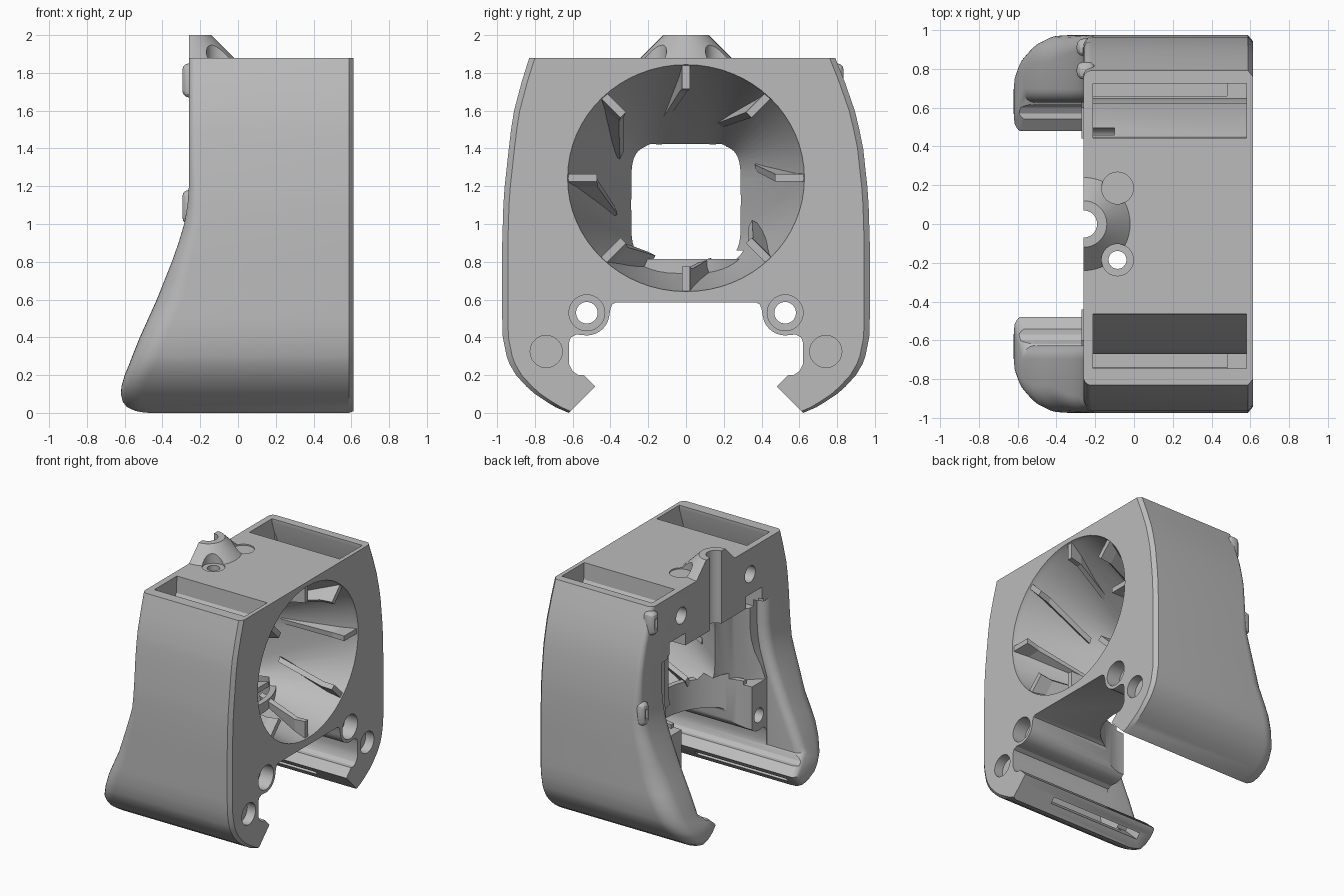
import bpy, bmesh
from math import sin, cos, pi, copysign
from mathutils import Vector

if "Cube" in bpy.data.objects:
    bpy.data.objects.remove(bpy.data.objects["Cube"])

grey = bpy.data.materials.new("grey plastic")
grey.use_nodes = True
colour = (0.5, 0.5, 0.5, 1)
grey.diffuse_color = colour
grey.node_tree.nodes["Principled BSDF"].inputs["Base Color"].default_value = colour


def finish(name, bm):
    bmesh.ops.recalc_face_normals(bm, faces=bm.faces[:])
    mesh = bpy.data.meshes.new(name)
    bm.to_mesh(mesh)
    bm.free()
    mesh.materials.append(grey)
    obj = bpy.data.objects.new(name, mesh)
    bpy.context.collection.objects.link(obj)
    return obj


def loft(name, rings):
    """Skin a list of equal-length point rings and cap both ends."""
    bm = bmesh.new()
    loops = [[bm.verts.new(p) for p in ring] for ring in rings]
    for low, high in zip(loops, loops[1:]):
        for i in range(len(low)):
            j = (i + 1) % len(low)
            bm.faces.new((low[i], low[j], high[j], high[i]))
    bm.faces.new(loops[0])
    bm.faces.new(loops[-1])
    return finish(name, bm)


def prism(name, points, axis, start, end):
    """Extrude a (y, z) outline along x or an (x, y) outline along z."""
    if axis == "x":
        return loft(name, [[(k, a, b) for a, b in points] for k in (start, end)])
    return loft(name, [[(a, b, k) for a, b in points] for k in (start, end)])


def disc(name, centre, radius, axis, start, end, sides=40):
    u, v = centre
    pts = [(u + radius * cos(2 * pi * i / sides), v + radius * sin(2 * pi * i / sides))
           for i in range(sides)]
    return prism(name, pts, axis, start, end)


def box(name, low, high):
    (a, b, c), (d, e, f) = low, high
    return prism(name, [(a, b), (d, b), (d, e), (a, e)], "z", c, f)


def volume(mesh):
    bm = bmesh.new()
    bm.from_mesh(mesh)
    size = abs(bm.calc_volume())
    bm.free()
    return size


def combine(target, tool, mode="DIFFERENCE"):
    """Boolean the tool into the target; change solver if the solid collapses."""
    tool.hide_render = True
    bpy.context.view_layer.objects.active = target
    before = target.data.copy()
    for solver in ("EXACT", "FLOAT"):
        mod = target.modifiers.new("shape", "BOOLEAN")
        mod.operation, mod.solver, mod.object = mode, solver, tool
        bpy.ops.object.modifier_apply(modifier=mod.name)
        if volume(target.data) > .5 * volume(before):
            break
        target.data = before.copy()
    bpy.data.objects.remove(tool)


def mirror_y(points):
    """Close a half (x, y) outline by mirroring it across y = 0."""
    return points + [(x, -y) for x, y in reversed(points)]


def smooth(obj, angle=0.5):
    bpy.ops.object.select_all(action="DESELECT")
    obj.select_set(True)
    bpy.context.view_layer.objects.active = obj
    bpy.ops.object.shade_smooth_by_angle(angle=angle)


# Outer shell: height, rear edge, half width, rear corner radius, inner leg face
LEVELS = [(0, -.54, .62, .08, .605), (.03, -.59, .69, .09, .575), (.06, -.61, .74, .1, .545),
          (.1, -.62, .8, .11, .505), (.14, -.617, .845, .12, .465), (.2, -.6, .9, .13, .53),
          (.26, -.575, .935, .14, .625), (.3, -.56, .95, .14, .625), (.4, -.52, .97, .14, .625),
          (.5, -.475, .973, .14, .625), (.6, -.43, .973, .14, .625), (.7, -.39, .973, .12, .625),
          (.8, -.35, .973, .1, .625), (.9, -.315, .973, .09, .625), (1, -.285, .97, .08, .625),
          (1.1, -.267, .967, .06, .625), (1.2, -.26, .96, .05, .625),
          (1.4, -.26, .938, .04, .625), (1.5, -.26, .922, .04, .625),
          (1.6, -.26, .902, .04, .625), (1.75, -.26, .856, .04, .625),
          (1.88, -.26, .81, .04, .625)]


def section(z, rear, w, r, inner):
    shift = -.02 * max(0, (z - 1.4) / .48)
    turns = [pi / 2 + pi / 2 * i / 8 for i in range(9)]
    corner = [(rear + r + r * cos(t), w - r + r * sin(t)) for t in turns]
    outline = mirror_y([(.612, w - .03), (.587, w)] + corner)
    return [(x, y + shift, z) for x, y in outline]


def gap_section(z, rear, w, r, inner):
    """Space between the legs, flaring outwards to round their rear edges."""
    turns = [pi / 2 * i / 6 for i in range(7)]
    corner = [(rear + .07 - .07 * sin(t), inner + .07 - .07 * cos(t)) for t in turns]
    front = max(rear + .075, -.27)
    outline = mirror_y([(front, inner)] + corner + [(-1, inner + .07)])
    return [(x, y, z or -.01) for x, y in outline]


body = loft("fan_shroud_body", [section(*level) for level in LEVELS])

# Sloped half-round boss on top
boss = loft("top_boss", [[(-.26 + r * sin(pi * i / 24), r * cos(pi * i / 24), z)
                          for i in range(25)]
                         for r, z in ((.26, 1.86), (.24, 1.88), (.12, 2))])
combine(body, boss, "UNION")

# Underside opening between the two legs, wrapping round the screw bosses
opening = [(.66, -.04), (.48, .14), (.54, .2), (.57, .2), (.6, .22), (.62, .26), (.62, .37),
           (.61, .4), (.58, .415)]
opening += [(.525 - .12 * sin(t / 10), .53 - .12 * cos(t / 10)) for t in range(0, 15, 2)]
opening += [(.4, .55), (.39, .575), (.37, .585)]
opening += [(-y, z) for y, z in reversed(opening)]
combine(body, prism("under_cut", opening, "x", -1, 1))


# Funnel from the round fan rim to the square throat
def funnel_ring(x, t):
    ring = []
    for i in range(64):
        a = 2 * pi * i / 64
        c, s = cos(a), sin(a)
        square = Vector((.28 * copysign(abs(c) ** .35, c),
                         1.11 + .3 * copysign(abs(s) ** .35, s)))
        circle = Vector((.632 * c, 1.245 + .605 * s))
        y, z = circle.lerp(square, t)
        ring.append((x, y, z))
    return ring


combine(body, loft("funnel_cut", [funnel_ring(.63, 0), funnel_ring(.58, .04),
                                  funnel_ring(-.07, 1)]))

# Rear chamber flaring from the throat to the legs
chamber = [(-.05, .287), (-.07, .36), (-.11, .44), (-.17, .52), (-.24, .59),
           (-.3, .61), (-1, .61)]
combine(body, prism("chamber_cut", mirror_y(chamber), "z", .785, 1.425))
combine(body, loft("rear_gap_cut", [gap_section(*lv) for lv in LEVELS if lv[0] < 1.45]))

# Curved lip round the nozzle clearance
lip = [(-.2 + .42 * sin(pi * i / 47), .47 * cos(pi * i / 47)) for i in range(48)]
combine(body, prism("nozzle_lip", lip, "z", .62, .815), "UNION")
combine(body, disc("nozzle_cut", (-.26, 0), .44, "z", .3, .86, 62))
combine(body, disc("rear_channel_cut", (-.26, 0), .07, "z", 1.3, 2.1))

upper_duct = [(.45, 1.95), (.735, 1.95), (.735, 1.85), (.82, 1.6), (.89, 1.3),
              (.92, 1), (.92, .43), (.66, .43), (.66, 1.3), (.63, 1.5), (.46, 1.75)]
lower_duct = [(.66, .46), (.88, .46), (.87, .3), (.74, .12), (.64, .12), (.66, .2)]
slot = [(.51, .065), (.545, .03), (.69, .175), (.655, .21)]

for side in (-1, 1):
    def flip(points, shift=0):
        return [(side * y + shift, z) for y, z in points]
    # Air duct inside each leg, with its outlet slot
    combine(body, prism("duct_cut", flip(upper_duct, -.01), "x", -.21, .58))
    combine(body, prism("leg_duct_cut", flip(lower_duct), "x", -.42, .48))
    combine(body, prism("outlet_cut", flip(slot), "x", -.5, .3))
    # Pocket above the rear chamber and the rear screw hole
    low, high = sorted((side * .38, side * .58))
    combine(body, box("rear_pocket_cut", (-1, low, 1.35), (-.1, high, 1.52)))
    combine(body, disc("rear_hole_cut", (side * .43, 1.68), .065, "x", -.5, -.1))
    # Front screw holes and magnet pockets
    combine(body, disc("screw_cut", (side * .525, .53), .057, "x", -1, 1))
    combine(body, disc("screw_head_cut", (side * .525, .53), .095, "x", .5, 1))
    combine(body, disc("magnet_cut", (side * .74, .325), .085, "x", .54, 1))
    # Vertical screw holes beside the boss
    combine(body, disc("top_hole_cut", (-.085, side * .185), .046, "z", 1.2, 2.1))
    combine(body, disc("top_seat_cut", (-.085, side * .185), .082, "z", 1.87, 2.1))
smooth(body)

# Swirl ribs along the funnel wall
for k in range(8):
    rings = []
    for x, inner, outer, twist in ((.6, .47, .63, 0), (.5, .47, .61, .03),
                                   (.12, .385, .45, .3)):
        a = pi / 2 + k * pi / 4 + twist
        out = Vector((0, cos(a), sin(a)))
        across = Vector((0, -sin(a), cos(a))) * .02
        mid = Vector((x, 0, 1.245 - .13 * (.6 - x)))
        rings.append([mid + out * inner - across, mid + out * outer - across,
                      mid + out * outer + across, mid + out * inner + across])
    loft(f"funnel_rib_{k + 1}", rings)

# Cable tie loops on the rear corner
for label, y, z in (("upper", .79, 1.76), ("lower", .91, 1.09)):
    loop = box(label + "_cable_loop", (-.295, y - .045, z - .09), (-.2, y + .045, z + .09))
    bevel = loop.modifiers.new("round", "BEVEL")
    bevel.width, bevel.segments = .035, 3
    bpy.context.view_layer.objects.active = loop
    bpy.ops.object.modifier_apply(modifier="round")
    combine(loop, box("loop_slot_cut", (-.5, y - .015, z - .04), (-.23, y + .015, z + .04)))
    smooth(loop)
